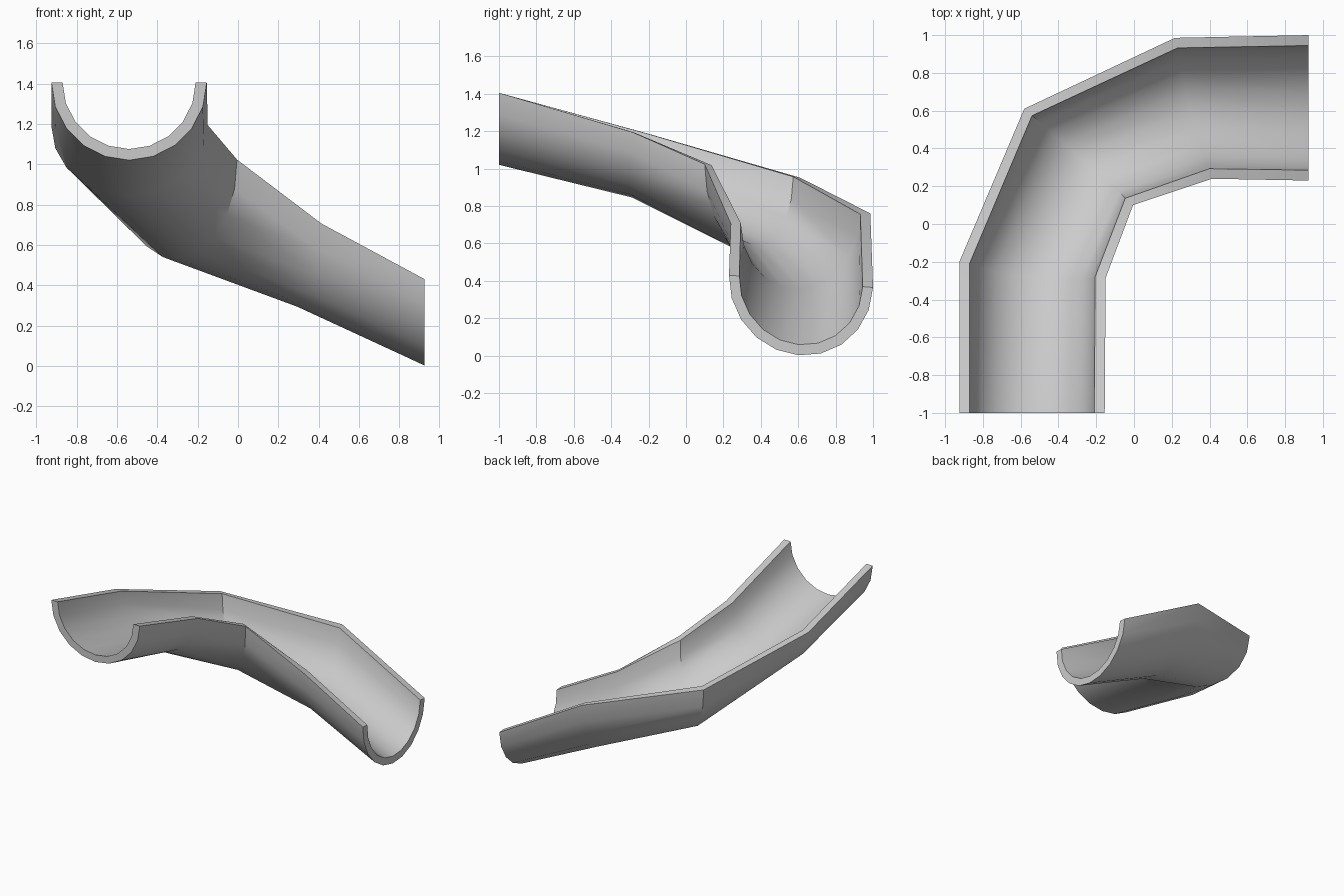
import bpy, bmesh, math
from mathutils import Vector

if "Cube" in bpy.data.objects:
    bpy.data.objects.remove(bpy.data.objects["Cube"])

STEPS = 10       # sides in each half-round section
INNER = 0.857    # inner wall size relative to outer

# Path sections: rim centre, half-width to the right rim, depth to the floor
sections = [
    ((-0.54, -1.0, 1.405), (0.385, 0, 0), (0, 0, -0.385)),
    ((-0.5375, -0.243, 1.19), (0.3875, -0.042, 0.004), (0, -0.045, -0.345)),
    ((-0.293, 0.355, 0.987), (0.288, -0.255, 0.036), (0.008, 0, -0.458)),
    ((0.315, 0.6125, 0.733), (0.098, -0.373, -0.027), (-0.02, 0, -0.44)),
    ((0.925, 0.615, 0.397), (0, -0.385, 0.033), (0, -0.014, -0.395)),
]


def section_loop(bm, centre, half, depth, scale):
    c, w, d = Vector(centre), Vector(half), Vector(depth)
    loop = []
    for i in range(STEPS + 1):
        a = math.pi * i / STEPS
        loop.append(bm.verts.new(c + scale * (d * math.sin(a) - w * math.cos(a))))
    return loop


# Curved half-pipe chute
bm = bmesh.new()
outer = [section_loop(bm, *s, 1.0) for s in sections]
inner = [section_loop(bm, *s, INNER) for s in sections]

# Outer and inner walls, and the two rims
for j in range(len(sections) - 1):
    for i in range(STEPS):
        for wall in (outer, inner):
            bm.faces.new((wall[j][i], wall[j][i + 1], wall[j + 1][i + 1], wall[j + 1][i]))
    for i in (0, STEPS):
        bm.faces.new((outer[j][i], outer[j + 1][i], inner[j + 1][i], inner[j][i]))

# End caps
for j in (0, len(sections) - 1):
    for i in range(STEPS):
        bm.faces.new((outer[j][i], outer[j][i + 1], inner[j][i + 1], inner[j][i]))

bmesh.ops.recalc_face_normals(bm, faces=bm.faces)
mesh = bpy.data.meshes.new("curved_chute")
bm.to_mesh(mesh)
bm.free()
chute = bpy.data.objects.new("curved_chute", mesh)
bpy.context.collection.objects.link(chute)
bpy.context.view_layer.objects.active = chute
chute.select_set(True)
bpy.ops.object.shade_smooth_by_angle(angle=math.radians(40))
